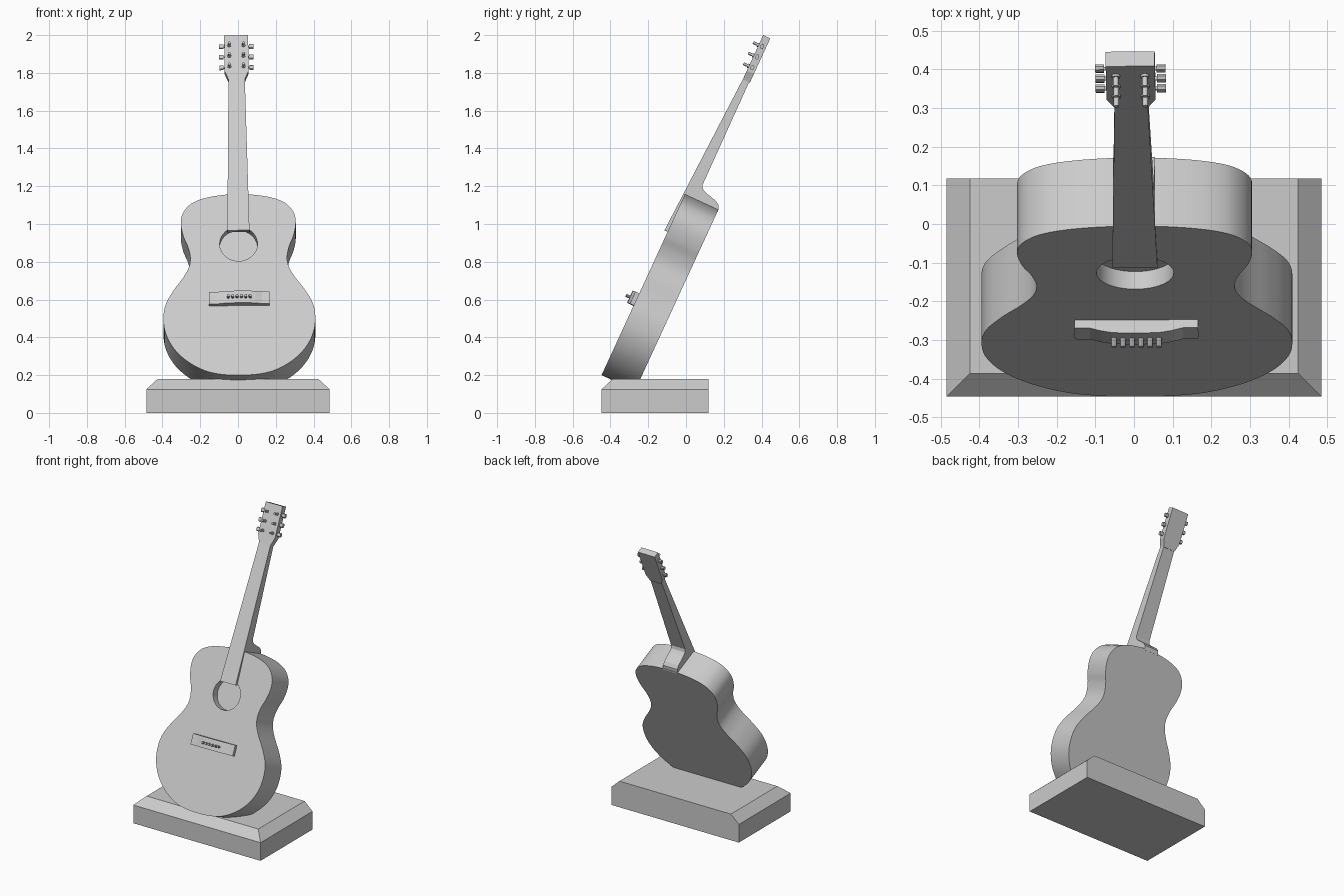
import bpy, bmesh, math
from mathutils import Matrix, Vector

if "Cube" in bpy.data.objects:
    bpy.data.objects.remove(bpy.data.objects["Cube"])

grey = bpy.data.materials.new("plain grey")
grey.use_nodes = True
grey.diffuse_color = (0.6, 0.6, 0.6, 1)
grey.node_tree.nodes["Principled BSDF"].inputs["Base Color"].default_value = (0.6, 0.6, 0.6, 1)

# Instrument frame: x across, y up the strings, z out of the soundboard
LEAN = (Matrix.Translation((0.011, -0.447, 0.2))
        @ Matrix.Rotation(math.radians(65.25), 4, 'X')
        @ Matrix.Rotation(math.radians(0.6), 4, 'Z'))


def loft(name, rings, frame=LEAN, smooth=False):
    """Join equal rings of points with side faces and cap both ends."""
    bm = bmesh.new()
    loops = [[bm.verts.new(p) for p in ring] for ring in rings]
    n = len(loops[0])
    for a, b in zip(loops, loops[1:]):
        for i in range(n):
            j = (i + 1) % n
            bm.faces.new((a[i], a[j], b[j], b[i]))
    bm.faces.new(loops[0][::-1])
    bm.faces.new(loops[-1])
    bmesh.ops.recalc_face_normals(bm, faces=bm.faces)
    mesh = bpy.data.meshes.new(name)
    bm.to_mesh(mesh)
    bm.free()
    mesh.materials.append(grey)
    ob = bpy.data.objects.new(name, mesh)
    bpy.context.collection.objects.link(ob)
    ob.matrix_world = frame
    if smooth:
        shade(ob)
    return ob


def select(ob):
    bpy.ops.object.select_all(action='DESELECT')
    ob.select_set(True)
    bpy.context.view_layer.objects.active = ob


def shade(ob):
    select(ob)
    bpy.ops.object.shade_smooth_by_angle(angle=math.radians(35))


def prism(name, outline, z0, z1, smooth=False):
    return loft(name, [[(x, y, z) for x, y in outline] for z in (z0, z1)], smooth=smooth)


def rod(name, start, end, radius, sides=12, flat=1.0):
    """Cylinder between two points; flat squashes its second cross axis."""
    start, end = Vector(start), Vector(end)
    q = (end - start).to_track_quat('Z', 'Y')
    circle = [q @ Vector((radius * math.cos(t), radius * flat * math.sin(t), 0))
              for t in (2 * math.pi * i / sides for i in range(sides))]
    return loft(name, [[p + c for c in circle] for p in (start, end)], smooth=True)


def spline(points, steps=5):
    """Smooth curve through the points."""
    pts = [Vector(p) for p in points]
    out = []
    for i in range(1, len(pts) - 2):
        a, b, c, d = pts[i - 1:i + 3]
        for k in range(steps):
            t = k / steps
            out.append(0.5 * (2 * b + (c - a) * t + (2 * a - 5 * b + 4 * c - d) * t * t
                              + (3 * b - a - 3 * c + d) * t ** 3))
    return out


# Plinth with a bevel on the front and both ends
def plinth_ring(half, front, z):
    return [(-half, front, z), (half, front, z), (half, 0.118, z), (-half, 0.118, z)]


loft("plinth", [plinth_ring(0.485, -0.447, 0), plinth_ring(0.485, -0.447, 0.125),
                plinth_ring(0.425, -0.387, 0.18)], Matrix.Identity(4))

# Hollow-waisted body
half = [(0.1, 0.006), (0.19, 0.03), (0.28, 0.085), (0.35, 0.16), (0.392, 0.25),
        (0.402, 0.34), (0.388, 0.42), (0.345, 0.5), (0.296, 0.57), (0.265, 0.63),
        (0.256, 0.685), (0.268, 0.75), (0.291, 0.81), (0.304, 0.88), (0.296, 0.94),
        (0.262, 0.99), (0.215, 1.02), (0.15, 1.04), (0.07, 1.052)]
ring = [(0, 0)] + half + [(0, 1.055)] + [(-x, y) for x, y in reversed(half)]
body = prism("body", spline(ring[-1:] + ring + ring[:2]), -0.195, 0)

# Sound hole recess
cutter = rod("sound_hole_cutter", (0, 0.765, -0.05), (0, 0.765, 0.1), 0.1, 48)
cutter.hide_render = True
bpy.context.view_layer.update()
cut = body.modifiers.new("sound_hole", 'BOOLEAN')
cut.operation = 'DIFFERENCE'
cut.solver = 'EXACT'
cut.object = cutter
select(body)
bpy.ops.object.modifier_apply(modifier=cut.name)
bpy.data.objects.remove(cutter)
shade(body)

# Tapered neck with heel, as a side profile of (y, z)
side = [(0.836, 0.0186), (1.777, -0.0254), (1.76, -0.06), (1.135, -0.064), (1.118, -0.075),
        (1.108, -0.095), (1.09, -0.165), (1.075, -0.187), (1.045, -0.197),
        (1.045, -0.02), (0.836, -0.006)]
loft("neck", [[(s * (0.0585 - 0.017 * (y - 0.836)), y, z) for y, z in side] for s in (-1, 1)])

# Headstock
head = [(0.043, 1.735), (0.0635, 1.785), (0.0635, 1.992)]
prism("headstock", head + [(-x, y) for x, y in reversed(head)], -0.065, -0.0235)

# Tuners: post, collar, shaft and button
for s, label in ((1, "left"), (-1, "right")):
    for i in range(3):
        y = 1.812 + 0.0615 * i
        tag = f"{label}_{i + 1}"
        rod("tuner_collar_" + tag, (s * 0.0375, y, -0.03), (s * 0.0375, y, -0.017), 0.011)
        rod("tuner_post_" + tag, (s * 0.0375, y, -0.03), (s * 0.0375, y, 0.008), 0.007)
        rod("tuner_shaft_" + tag, (s * 0.055, y, -0.043), (s * 0.072, y, -0.043), 0.005)
        button = rod("tuner_button_" + tag, (s * 0.068, y, -0.043), (s * 0.091, y, -0.043),
                     0.014, 8, 0.75)

# Bridge: thick in the middle, thin at the ends
arch = [(0.16, 0.022), (0.12, 0.023), (0.09, 0.031), (0.06, 0.036), (0, 0.038)]
arch = [(0.16, -0.005)] + arch + [(-x, z) for x, z in reversed(arch[:-1])] + [(-0.16, -0.005)]
loft("bridge", [[(x, y, z) for x, z in arch] for y in (0.405, 0.475)])

# Bridge pins
for i in range(6):
    x = (i - 2.5) * 0.0232
    rod(f"bridge_pin_{i + 1}", (x, 0.438, 0.03), (x, 0.438, 0.06), 0.0075, 8)
